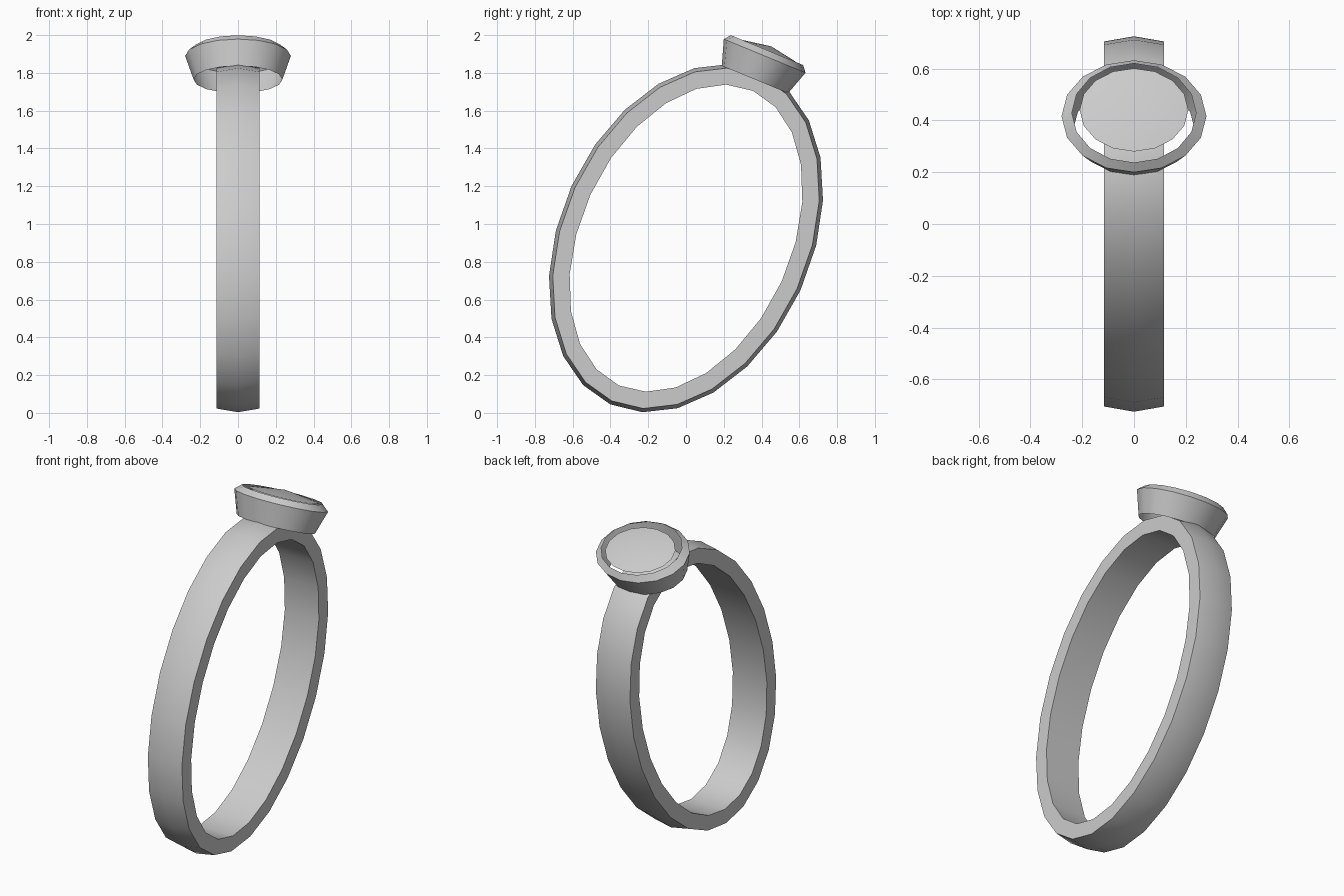
import bpy, bmesh, math
from mathutils import Vector

if "Cube" in bpy.data.objects:
    bpy.data.objects.remove(bpy.data.objects["Cube"])

metal = bpy.data.materials.new("grey_metal")
metal.diffuse_color = (0.6, 0.6, 0.6, 1)
metal.use_nodes = True
metal.node_tree.nodes["Principled BSDF"].inputs["Base Color"].default_value = metal.diffuse_color


def frame(deg):
    """Axes across and along a direction leaning back from vertical."""
    a = math.radians(deg)
    return Vector((0, math.cos(a), -math.sin(a))), Vector((0, math.sin(a), math.cos(a)))


def finish(name, bm, angle):
    mesh = bpy.data.meshes.new(name)
    bm.to_mesh(mesh)
    bm.free()
    obj = bpy.data.objects.new(name, mesh)
    bpy.context.collection.objects.link(obj)
    mesh.materials.append(metal)
    bpy.ops.object.select_all(action='DESELECT')
    obj.select_set(True)
    bpy.context.view_layer.objects.active = obj
    bpy.ops.object.shade_smooth_by_angle(angle=math.radians(angle))
    return obj


def bridge(bm, a, b):
    n = len(a)
    for i in range(n):
        j = (i + 1) % n
        bm.faces.new((a[i], a[j], b[j], b[i]))


# Band: crowned cross-section swept round a leaning oval
SEG = 24
v, n = frame(24.5)
centre = Vector((0, 0, 0.925))
section = [(-0.115, 0.11), (-0.115, 0.02), (0, 0), (0.115, 0.02), (0.115, 0.11)]
bm = bmesh.new()
rings = []
for i in range(SEG):
    t = math.tau * i / SEG
    rings.append([bm.verts.new(centre + Vector((x, 0, 0))
                               + v * (0.666 - d) * math.sin(t)
                               + n * (0.967 - d) * math.cos(t))
                  for x, d in section])
for i in range(SEG):
    bridge(bm, rings[i], rings[(i + 1) % SEG])
bmesh.ops.recalc_face_normals(bm, faces=bm.faces)
finish("band", bm, 40)

# Setting axes: u across, v along the slope, n out of the band
u = Vector((1, 0, 0))
v, n = frame(22.4)
base = Vector((0, 0.365, 1.765))


def oval(bm, rx, rv, h, shift=0, count=16):
    pts = []
    for i in range(count):
        t = math.tau * i / count
        pts.append(bm.verts.new(base + u * rx * math.cos(t)
                                + v * (rv * math.sin(t) + shift) + n * h))
    return pts


# Bezel: open flared cup wall with a chamfered lip
bm = bmesh.new()
loops = [oval(bm, *r) for r in ((0.235, 0.19, 0), (0.28, 0.234, 0.135), (0.24, 0.207, 0.168))]
for lo, hi in zip(loops, loops[1:]):
    bridge(bm, lo, hi)
finish("bezel", bm, 40)

# Stone: shallow domed oval cap
bm = bmesh.new()
edge = oval(bm, 0.21, 0.174, 0.165, 0.014)
tip = bm.verts.new(base + v * 0.014 + n * 0.195)
for i in range(len(edge)):
    bm.faces.new((edge[i], edge[(i + 1) % len(edge)], tip))
finish("stone", bm, 60)
